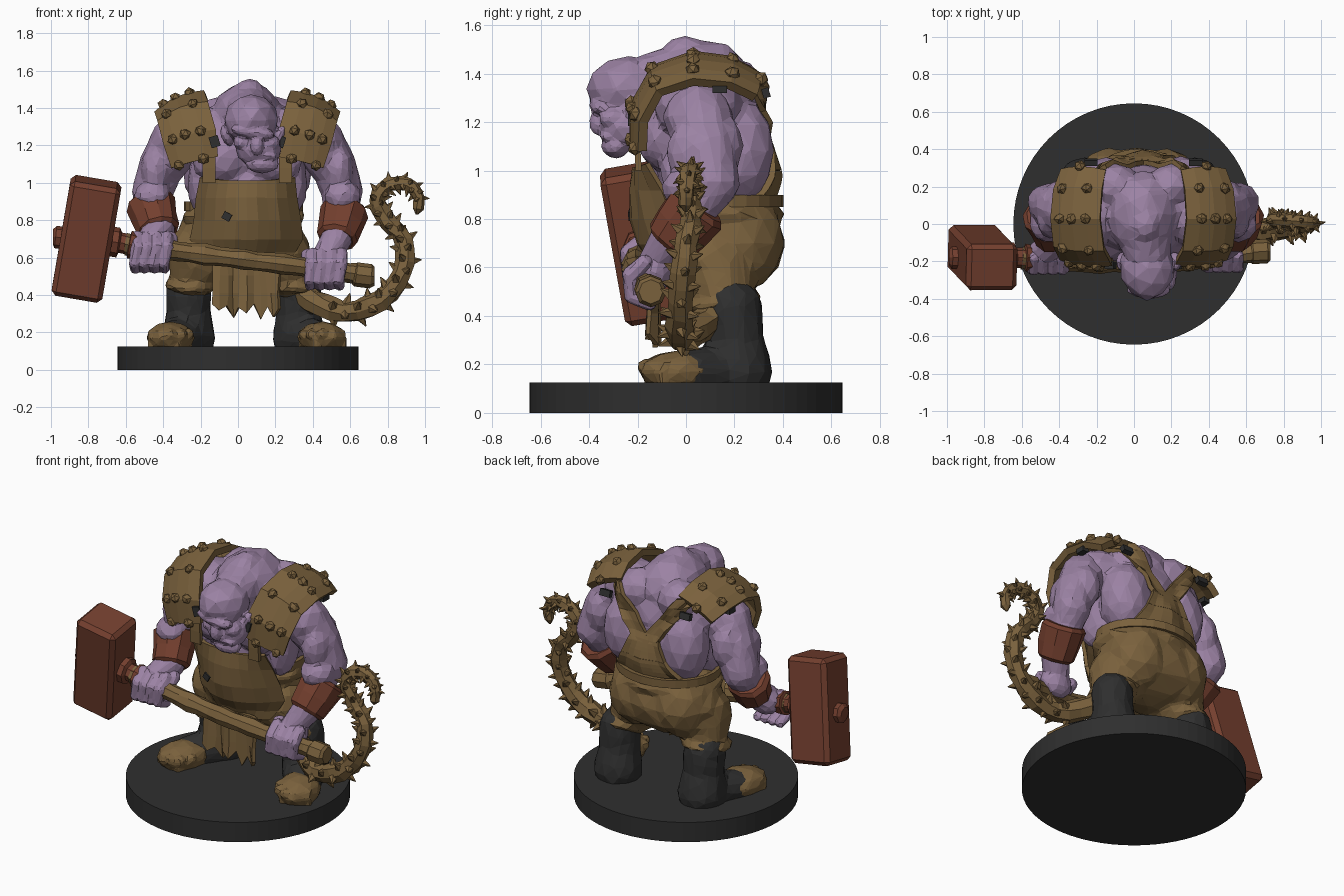
import bpy, bmesh, math, random
from mathutils import Vector as V, Matrix, Euler

if "Cube" in bpy.data.objects:
    bpy.data.objects.remove(bpy.data.objects["Cube"])

random.seed(4)


def material(name, rgb):
    m = bpy.data.materials.new(name)
    m.diffuse_color = (*rgb, 1)
    m.use_nodes = True
    m.node_tree.nodes["Principled BSDF"].inputs["Base Color"].default_value = m.diffuse_color
    return m


SKIN = material("purple skin", (0.33, 0.225, 0.37))
LEATHER = material("brown leather", (0.195, 0.12, 0.046))
RED = material("rust red", (0.175, 0.05, 0.028))
BLACK = material("charcoal", (0.028, 0.028, 0.028))


# ---------- helpers ----------
def finish(bm, name, mat, voxel=0, ratio=1, solid=0):
    bmesh.ops.recalc_face_normals(bm, faces=bm.faces[:])
    me = bpy.data.meshes.new(name)
    bm.to_mesh(me)
    bm.free()
    me.materials.append(mat)
    ob = bpy.data.objects.new(name, me)
    bpy.context.collection.objects.link(ob)
    if voxel:  # fuse the overlapping lumps, then facet them
        r = ob.modifiers.new("fuse", 'REMESH')
        r.mode, r.voxel_size, r.use_smooth_shade = 'VOXEL', voxel, False
        ob.modifiers.new("soften", 'SMOOTH').iterations = 1
        ob.modifiers.new("facet", 'DECIMATE').ratio = ratio
    if solid:
        s = ob.modifiers.new("thickness", 'SOLIDIFY')
        s.thickness, s.offset = solid, 0
    return ob


def ball(bm, c, r, rot=(0, 0, 0), sub=2, rough=0.035):
    """Roughened ellipsoid lump."""
    r = (r, r, r) if isinstance(r, (int, float)) else r
    got = bmesh.ops.create_icosphere(bm, subdivisions=sub, radius=1.02)
    for v in got["verts"]:
        v.co *= 1 + random.uniform(-rough, rough)
    bmesh.ops.transform(bm, matrix=Matrix.LocRotScale(V(c), Euler(rot), V(r)), verts=got["verts"])


def chain(bm, *pts, steps=5):
    """Thick limb through (x, y, z, radius) points."""
    for a, b in zip(pts, pts[1:]):
        for i in range(steps + 1):
            p = [u + (v - u) * i / steps for u, v in zip(a, b)]
            ball(bm, p[:3], p[3])


def frame(t):
    t = t.normalized()
    a = t.cross(V((0, 1, 0))).normalized()
    return a, t.cross(a)


def loft(bm, pts, radii, sides=8, jitter=0.0):
    pts, rings = [V(p) for p in pts], []
    for i, p in enumerate(pts):
        a, b = frame(pts[min(i + 1, len(pts) - 1)] - pts[max(i - 1, 0)])
        ring = []
        for k in range(sides):
            w = 2 * math.pi * k / sides
            r = radii[i] * (1 + random.uniform(-jitter, jitter))
            ring.append(bm.verts.new(p + (a * math.cos(w) + b * math.sin(w)) * r))
        rings.append(ring)
    for r0, r1 in zip(rings, rings[1:]):
        for k in range(sides):
            bm.faces.new((r0[k], r0[k - 1], r1[k - 1], r1[k]))
    bm.faces.new(rings[0])
    bm.faces.new(rings[-1])


def sheet(bm, rows):
    g = [[bm.verts.new(p) for p in row] for row in rows]
    for r0, r1 in zip(g, g[1:]):
        for i in range(len(r0) - 1):
            bm.faces.new((r0[i], r0[i + 1], r1[i + 1], r1[i]))


def spike(bm, p, d, r, h):
    m = Matrix.Translation(V(p) + V(d).normalized() * h / 2) @ V(d).to_track_quat('Z', 'Y').to_matrix().to_4x4()
    bmesh.ops.create_cone(bm, cap_ends=True, segments=5, radius1=r, radius2=r * 0.1, depth=h, matrix=m)


def box(bm, c, size, rot=(0, 0, 0)):
    bmesh.ops.create_cube(bm, size=1, matrix=Matrix.LocRotScale(V(c), Euler(rot), V(size)))


# ---------- base ----------
bm = bmesh.new()
bmesh.ops.create_cone(bm, cap_ends=True, segments=64, radius1=0.645, radius2=0.645, depth=0.125,
                      matrix=Matrix.Translation((0, 0, 0.0625)))
finish(bm, "round_base", BLACK)

# ---------- boots ----------
for side, hx, tx, turn in (("left", -0.265, -0.36, -0.3), ("right", 0.325, 0.45, 0.4)):
    bm = bmesh.new()
    chain(bm, (hx, 0.215, 0.17, 0.145), (hx, 0.2, 0.3, 0.12), (hx, 0.19, 0.43, 0.125))
    chain(bm, (hx, 0.18, 0.17, 0.12), (tx, 0.02, 0.16, 0.1))
    finish(bm, side + "_boot", BLACK, 0.02, 0.1)
    bm = bmesh.new()
    ball(bm, (tx, -0.03, 0.17), (0.125, 0.165, 0.085), (0, 0, turn))
    box(bm, (tx, -0.03, 0.145), (0.19, 0.24, 0.06), (0, 0, turn))
    for a in range(5):
        w = math.pi * (1.1 + 0.2 * a)
        ball(bm, (tx + 0.1 * math.cos(w), -0.05 + 0.12 * math.sin(w), 0.19), 0.035, sub=1)
    finish(bm, side + "_toe_cap", LEATHER, 0.013, 0.12)

# ---------- trousers ----------
bm = bmesh.new()
ball(bm, (0.01, 0.15, 0.7), (0.36, 0.26, 0.22))
ball(bm, (0.03, 0.13, 0.82), (0.33, 0.275, 0.13))
for s in (-1, 1):
    ball(bm, (0.02 + s * 0.15, 0.22, 0.7), (0.18, 0.185, 0.2))
    chain(bm, (0.01 + s * 0.2, 0.12, 0.62, 0.18), (0.02 + s * 0.26, 0.15, 0.5, 0.13))
    ball(bm, (0.02 + s * 0.27, 0.15, 0.455), (0.145, 0.165, 0.045), (0.15, 0, 0))
finish(bm, "trousers", LEATHER, 0.02, 0.09)
bm = bmesh.new()
ring = [(0.03 + 0.305 * math.cos(w), 0.13 + 0.26 * math.sin(w)) for w in
        [math.pi * i / 14 for i in range(-2, 17)]]
sheet(bm, [[(x, y, z) for x, y in ring] for z in (0.85, 0.9)])
finish(bm, "waistband", LEATHER, solid=0.025)

# ---------- torso ----------
bm = bmesh.new()
ball(bm, (0.05, 0.11, 0.98), (0.27, 0.26, 0.28))
ball(bm, (0.05, 0.07, 1.2), (0.34, 0.25, 0.24))
ball(bm, (0.05, 0.05, 1.36), (0.185, 0.23, 0.18))
ball(bm, (0.06, 0.0, 1.5), (0.075, 0.09, 0.055))
chain(bm, (0.05, 0.0, 1.39, 0.14), (0.07, -0.16, 1.35, 0.13))
for s in (-1, 1):
    x = lambda d: 0.05 + s * d
    ball(bm, (x(0.28), 0.05, 1.27), (0.17, 0.18, 0.15))
    ball(bm, (x(0.15), -0.1, 1.13), (0.15, 0.1, 0.13))
    ball(bm, (x(0.2), 0.22, 1.08), (0.15, 0.14, 0.22))
    ball(bm, (x(0.15), 0.2, 1.34), (0.13, 0.12, 0.12))
    ball(bm, (x(0.25), 0.02, 1.0), (0.07, 0.13, 0.17))
torso = finish(bm, "torso", SKIN, 0.02, 0.1)

# ---------- head ----------
bm = bmesh.new()
ball(bm, (0.07, -0.235, 1.335), (0.145, 0.17, 0.14))
ball(bm, (0.08, -0.35, 1.27), (0.12, 0.05, 0.035), (0, 0.15, 0))
ball(bm, (0.1, -0.365, 1.2), (0.035, 0.035, 0.055))
ball(bm, (0.11, -0.25, 1.18), (0.125, 0.115, 0.1))
ball(bm, (0.13, -0.29, 1.1), (0.09, 0.06, 0.05))
ball(bm, (0.125, -0.33, 1.15), (0.09, 0.03, 0.02), (0, 0.15, 0))
for s in (-1, 1):
    ball(bm, (0.1 + s * 0.08, -0.3, 1.215), (0.045, 0.06, 0.04))
    ball(bm, (0.08 + s * 0.14, -0.2, 1.25), (0.03, 0.05, 0.06), (0.4, s * 0.4, 0))
finish(bm, "head", SKIN, 0.011, 0.1)

# ---------- arms, hands and bracers ----------
ARMS = (("left", -0.32, -0.46, -0.42, 0.75, (-0.46, -0.17, 0.64)),
        ("right", 0.42, 0.56, 0.53, 0.71, (0.475, -0.16, 0.55)))
for side, sx, ex, wx, wz, (hx, hy, hz) in ARMS:
    o = 0.05 if sx > 0 else -0.05
    bm = bmesh.new()
    chain(bm, (sx, 0.05, 1.22, 0.145), ((sx + ex) / 2 + o / 2, 0.09, 1.08, 0.12),
          (ex, 0.11, 0.95, 0.11), (wx, -0.07, wz, 0.085), (hx, hy + 0.03, hz + 0.06, 0.075))
    ball(bm, ((sx + ex) / 2 + o, 0.02, 1.07), (0.08, 0.1, 0.13))
    ball(bm, ((sx + ex) / 2, 0.16, 1.1), (0.085, 0.075, 0.13))
    ball(bm, (ex, 0.0, 0.93), (0.1, 0.1, 0.08))
    ball(bm, (hx, hy + 0.03, hz + 0.03), (0.105, 0.075, 0.085))
    finish(bm, side + "_arm", SKIN, 0.018, 0.1)
    bm = bmesh.new()
    for i in range(4):  # fingers curled round the handle
        x = hx - 0.08 + i * 0.053
        chain(bm, (x, hy - 0.01, hz + 0.07, 0.034), (x, hy - 0.07, hz + 0.02, 0.034),
              (x - 0.015, hy - 0.065, hz - 0.07, 0.03), (x - 0.01, hy + 0.01, hz - 0.1, 0.028))
    t = 0.1 if sx < 0 else -0.1
    chain(bm, (hx + t, hy + 0.04, hz + 0.06, 0.04), (hx + t, hy - 0.05, hz, 0.03))
    finish(bm, side + "_fingers", SKIN, 0.01, 0.1)
    bm = bmesh.new()
    a, b = V((ex + o * 0.2, 0.06, wz + 0.15)), V((wx, -0.075, wz - 0.015))
    loft(bm, [a, a.lerp(b, 0.1), a.lerp(b, 0.55), a.lerp(b, 0.92), b],
         [0.11, 0.132, 0.122, 0.112, 0.09], 10, 0.05)
    finish(bm, side + "_bracer", RED)

# ---------- apron with ragged cloth ----------
bm = bmesh.new()
rows = []
for z, xl, xr, ym, ye in ((1.03, -0.2, 0.3, -0.205, -0.16), (0.92, -0.22, 0.31, -0.225, -0.1),
                          (0.8, -0.23, 0.33, -0.22, -0.05), (0.7, -0.25, 0.34, -0.185, -0.02),
                          (0.63, -0.22, 0.3, -0.14, -0.03), (0.57, -0.17, 0.26, -0.11, -0.05)):
    us = [i / 5 for i in range(-5, 6)]
    rows.append([((xl + xr) / 2 + u * (xr - xl) / 2, ym + (ye - ym) * u * u + random.uniform(-.008, .008),
                  z - (0.02 * (1 - u * u) if z > 1 else 0)) for u in us])
sheet(bm, rows)
fold = [random.uniform(-0.02, 0.015) for i in range(11)]
sheet(bm, [[(-0.13 + 0.035 * i + random.uniform(-.008, .008), -0.13 + fold[i] * (0.5 + k / 3),
             0.6 - 0.095 * k - (random.uniform(-0.04, 0.05) if k == 3 else 0)) for i in range(11)]
           for k in range(4)])
finish(bm, "apron", LEATHER, solid=0.022)
bm = bmesh.new()
box(bm, (-0.06, -0.23, 0.82), (0.045, 0.009, 0.04), (0, 0.5, -0.2))
finish(bm, "apron_patch", BLACK)

# ---------- back straps, wrapped onto the torso ----------
bm = bmesh.new()
for x0, w0, z0, x1, w1, z1 in ((0.03, 0.25, 0.86, 0.05, 0.15, 1.0), (0.05, 0.15, 1.0, 0.05, 0.09, 1.13),
                               (0.03, 0.06, 1.09, -0.2, 0.05, 1.4), (0.07, 0.06, 1.09, 0.3, 0.05, 1.4)):
    sheet(bm, [[(x0 + (x1 - x0) * k / 6 + u / 3 * (w0 + (w1 - w0) * k / 6), 0.7, z0 + (z1 - z0) * k / 6)
                for u in range(-3, 4)] for k in range(7)])
straps = finish(bm, "back_straps", LEATHER)
w = straps.modifiers.new("wrap", 'SHRINKWRAP')
w.target, w.wrap_method, w.offset = torso, 'PROJECT', 0.015
w.use_project_y, w.use_positive_direction, w.use_negative_direction = True, False, True
s = straps.modifiers.new("thickness", 'SOLIDIFY')
s.thickness, s.offset = 0.025, 0

# ---------- studded shoulder pads and buckles ----------
PAD = (((0.16, -0.2, 1.14), (0.4, -0.18, 1.08)), ((0.17, -0.205, 1.28), (0.44, -0.175, 1.2)),
       ((0.21, -0.13, 1.42), (0.47, -0.11, 1.32)), ((0.23, 0.03, 1.475), (0.485, 0.03, 1.365)),
       ((0.22, 0.18, 1.455), (0.47, 0.18, 1.35)), ((0.2, 0.28, 1.4), (0.43, 0.285, 1.3)))
for side, s in (("left", -1), ("right", 1)):
    rows, studs = [], bmesh.new()
    for j, (a, b) in enumerate(PAD):
        row = []
        for k in range(5):
            p = V(a).lerp(V(b), k / 4)
            out = V((p.x - 0.1, p.y - 0.05, p.z - 1.1)).normalized()
            p += out * 0.028 * math.sin(math.pi * k / 4)
            p.x, out.x = 0.05 + s * p.x, s * out.x
            row.append(p)
            if (k in (1, 3) and j < 5) or (k == 2 and j % 2):
                ball(studs, p + out * 0.016, 0.031, (j, k, 0), sub=1, rough=0.1)
        rows.append(row)
    bm = bmesh.new()
    sheet(bm, rows)
    finish(bm, side + "_shoulder_pad", LEATHER, solid=0.04)
    finish(studs, side + "_pad_studs", LEATHER)
    bm = bmesh.new()
    box(bm, (0.05 + s * 0.175, -0.22, 1.22), (0.05, 0.04, 0.06), (0, s * 0.3, 0))
    box(bm, (0.05 + s * 0.28, 0.33, 1.32), (0.07, 0.03, 0.04), (0.3, 0, 0))
    box(bm, (0.05 + s * 0.455, 0.14, 1.335), (0.04, 0.06, 0.03))
    finish(bm, side + "_buckles", BLACK)
    bm = bmesh.new()
    sheet(bm, [[(0.05 + s * (0.17 + d), y, z) for d in (0, 0.07)]
               for y, z in ((-0.195, 1.0), (-0.2, 1.08), (-0.2, 1.16))])
    finish(bm, side + "_front_strap", LEATHER, solid=0.025)

# ---------- hammer ----------
up = V((0.105, -0.11, 0.61)).normalized()
fwd = up.cross(V((1, 0, -0.15))).normalized()
rot = Matrix((fwd.cross(up), fwd, up)).transposed().to_4x4()
bm = bmesh.new()
bmesh.ops.create_cube(bm, size=1, matrix=Matrix.Translation((-0.81, -0.18, 0.7)) @ rot
                      @ Matrix.Diagonal((0.275, 0.25, 0.63, 1)))
bmesh.ops.bevel(bm, geom=bm.edges[:], offset=0.025, segments=1, affect='EDGES')
finish(bm, "hammer_head", RED)
bm = bmesh.new()
loft(bm, [(-0.7, -0.18, 0.69), (-0.64, -0.18, 0.68), (-0.63, -0.18, 0.68), (-0.585, -0.18, 0.67),
          (-0.58, -0.18, 0.67), (-0.53, -0.18, 0.66)], [0.08, 0.08, 0.055, 0.055, 0.075, 0.065], 8)
loft(bm, [(-0.9, -0.18, 0.7), (-0.975, -0.18, 0.71), (-0.99, -0.18, 0.71)], [0.06, 0.06, 0.04], 8)
finish(bm, "hammer_collar", RED)
bm = bmesh.new()
pts = [(-0.6 + 1.26 * t, -0.18 - 0.035 * math.sin(math.pi * t) + 0.03 * t * t, 0.67 - 0.16 * t)
       for t in [i / 18 for i in range(19)]]
loft(bm, pts, [0.051 + 0.008 * (i % 3 == 0) for i in range(19)], 8, 0.08)
loft(bm, [(0.61, -0.15, 0.515), (0.63, -0.15, 0.51), (0.71, -0.145, 0.5), (0.73, -0.145, 0.5)],
     [0.045, 0.065, 0.065, 0.05], 8)
finish(bm, "hammer_handle", LEATHER)

# ---------- spiked tail ----------
key = [V(p) for p in ((0.24, 0.2, 0.5), (0.4, 0.08, 0.37), (0.57, -0.02, 0.31), (0.76, -0.03, 0.37),
                      (0.88, -0.02, 0.52), (0.89, 0.0, 0.69), (0.8, 0.02, 0.8), (0.745, 0.02, 0.91),
                      (0.81, 0.02, 0.99), (0.91, 0.01, 0.99), (0.965, 0.0, 0.92), (0.955, 0.0, 0.83))]
ext = [key[0] * 2 - key[1]] + key + [key[-1] * 2 - key[-2]]
path = []
for p0, p1, p2, p3 in zip(ext, ext[1:], ext[2:], ext[3:]):
    for t in (0, 1 / 3, 2 / 3):
        path.append(p1 + (p2 - p0) * t / 2 + (p0 * 2 - p1 * 5 + p2 * 4 - p3) * t * t / 2
                    + (p1 * 3 - p0 - p2 * 3 + p3) * t ** 3 / 2)
path.append(key[-1])
rad = [0.068 - 0.04 * i / len(path) for i in range(len(path) - 1)] + [0.006]
bm = bmesh.new()
loft(bm, path, rad, 7, 0.15)
for i in range(5, len(path) - 3):
    a, b = frame(path[i + 1] - path[i - 1])
    for k in range(3):
        w = math.pi * 2 / 3 * k + 1.05 * (i % 2) + random.uniform(-0.2, 0.2)
        d = a * math.cos(w) + b * math.sin(w) + (path[i + 1] - path[i]).normalized() * 0.3
        spike(bm, path[i] + d * rad[i] * 0.65, d, rad[i] * 0.5, 0.015 + rad[i] * 0.75)
finish(bm, "spiked_tail", LEATHER)
